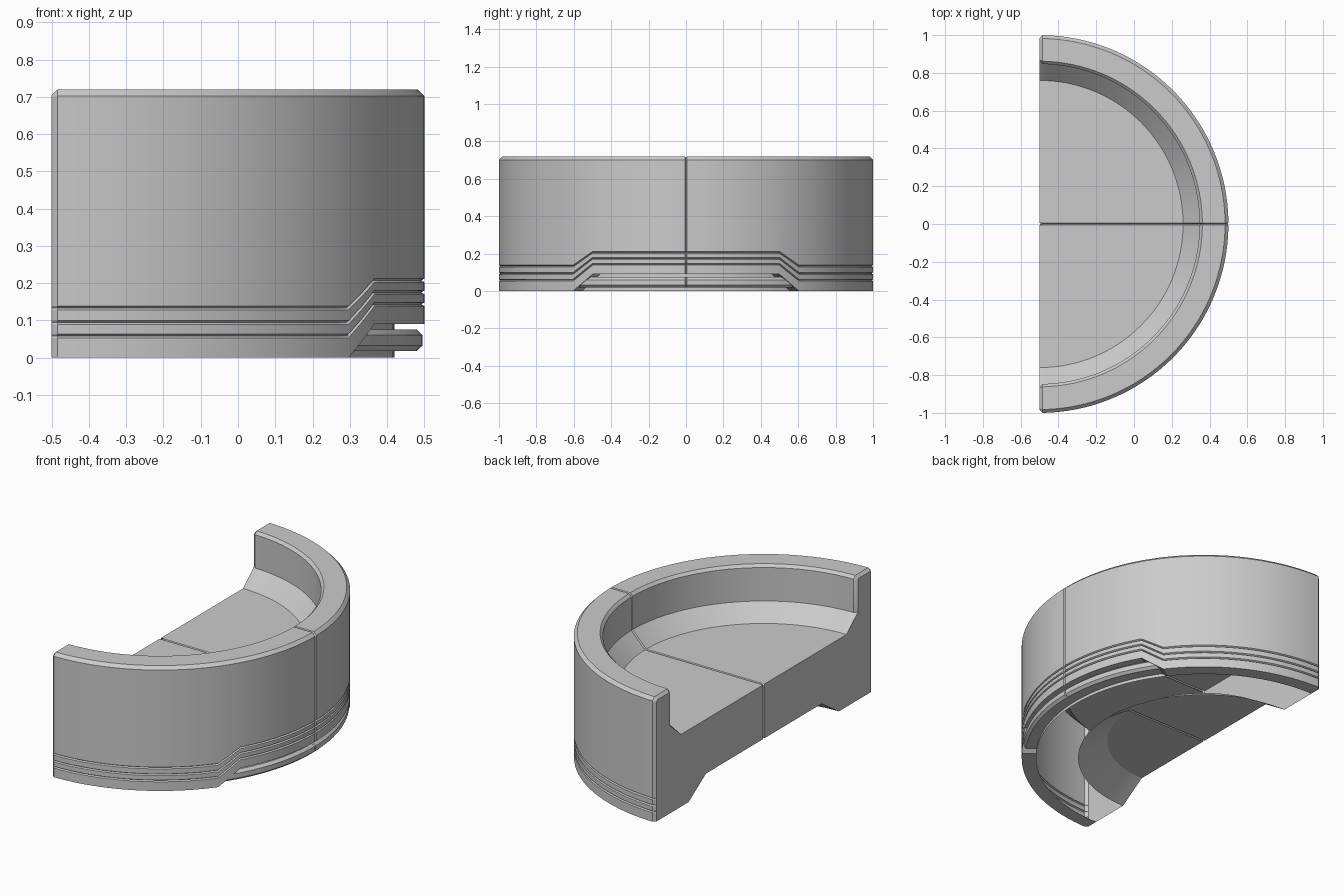
import bpy, bmesh
from math import sin, cos, pi, asin, radians

if "Cube" in bpy.data.objects:
    bpy.data.objects.remove(bpy.data.objects["Cube"])

CX = -0.5        # axis of the half round
SEAM = 0.006     # half width of the centre seam
BEV = 0.016      # bevel at the cut ends


def wall_profile(y, d=0.0, groove=0.008, floor_d=0.0):
    """(radius, z) outline from bottom rim, over the wall, to the floor centre."""
    w = min(1, max(0, (0.605 - abs(y)) / 0.105))      # raised arch blend
    b = 0.09 * w
    pts = [(0.92, b), (1 - d, b)]
    for low, high in ((0.058, 0.143), (0.094, 0.175), (0.133, 0.207)):
        z = low + (high - low) * w
        pts += [(1 - d, z - 0.005), (1 - d - groove, z), (1 - d, z + 0.005)]
    pts += [(1 - d, 0.702 - d / 2), (0.982 - d / 2, 0.72 - d),
            (0.862 + d / 2, 0.72 - d), (0.847 + d, 0.704 - d / 2),
            (0.847 + d, 0.51 - floor_d), (0.76, 0.42 - floor_d), (0, 0.42 - floor_d)]
    return pts


def recess_profile(y, d=0.0, **_):
    return [(0.69, 0), (0.53, 0.105 + d), (0, 0.105 + d)]


def insert_profile(y, d=0.0, **_):
    return [(0.92, 0.092), (0.92, 0.075), (0.98 - d, 0.075), (0.995 - d, 0.06),
            (0.995 - d, 0.032), (0.98 - d, 0.018), (0.92, 0.018), (0.92, 0)]


def section(bm, profile, a, side, xmin):
    """One profile placed at angle a, kept clear of the seam."""
    return [bm.verts.new((max(xmin, CX + r * cos(a)), side * max(SEAM, r * sin(a)), z))
            for r, z in profile(sin(a))]


def loft(bm, rows):
    for r0, r1 in zip(rows, rows[1:]):
        for i in range(len(r0) - 1):
            bm.faces.new((r0[i], r0[i + 1], r1[i + 1], r1[i]))


def sweep(bm, profile, limit=pi / 2, xmin=CX):
    """Revolve a profile to both sides of the inset centre seam."""
    angles = sorted({round(i * pi / 64, 5) for i in range(33)}
                    | {round(asin(0.605), 5), round(asin(0.5), 5)})
    angles = [a for a in angles if a < limit + 0.001]
    sides = [[section(bm, profile, a, s, xmin) for a in angles] for s in (-1, 1)]
    mid = [bm.verts.new((max(CX + SEAM, CX + r), 0, z))
           for r, z in profile(0, d=SEAM, groove=0.008, floor_d=SEAM)]
    rows = sides[0][::-1] + [mid] + sides[1]
    loft(bm, rows)
    return rows


def finish(bm, name):
    bmesh.ops.remove_doubles(bm, verts=bm.verts, dist=0.00005)
    bmesh.ops.dissolve_degenerate(bm, edges=bm.edges, dist=0.00005)
    bmesh.ops.recalc_face_normals(bm, faces=bm.faces)
    me = bpy.data.meshes.new(name)
    bm.to_mesh(me)
    bm.free()
    ob = bpy.data.objects.new(name, me)
    bpy.context.collection.objects.link(ob)
    bpy.ops.object.select_all(action='DESELECT')
    ob.select_set(True)
    bpy.context.view_layer.objects.active = ob
    bpy.ops.object.shade_smooth_by_angle(angle=radians(30))


# hollow body: outer wall with grooves, rim and floor
bm = bmesh.new()
wall = sweep(bm, wall_profile, xmin=CX + BEV)
recess = sweep(bm, recess_profile)

# bevelled ends and flat cut face
inner = []
for side, row, rec in ((-1, wall[0], recess[0]), (1, wall[-1], recess[-1])):
    end = [bm.verts.new((CX, side * max(SEAM, r), z))
           for r, z in wall_profile(1, d=BEV, groove=0.0)]
    loft(bm, [row, end])
    bm.faces.new(end[1:] + rec[::-1])
    inner.append((end[-1], rec[-1]))

# centre seam on the cut face
mid_top = wall[len(wall) // 2][-1]
mid_low = recess[len(recess) // 2][-1]
for top, low in inner:
    bm.faces.new((top, low, mid_low, mid_top))
finish(bm, "half_round_body")

# rim showing under the raised arch
bm = bmesh.new()
sweep(bm, insert_profile, limit=asin(0.605))
finish(bm, "lower_rim_insert")
